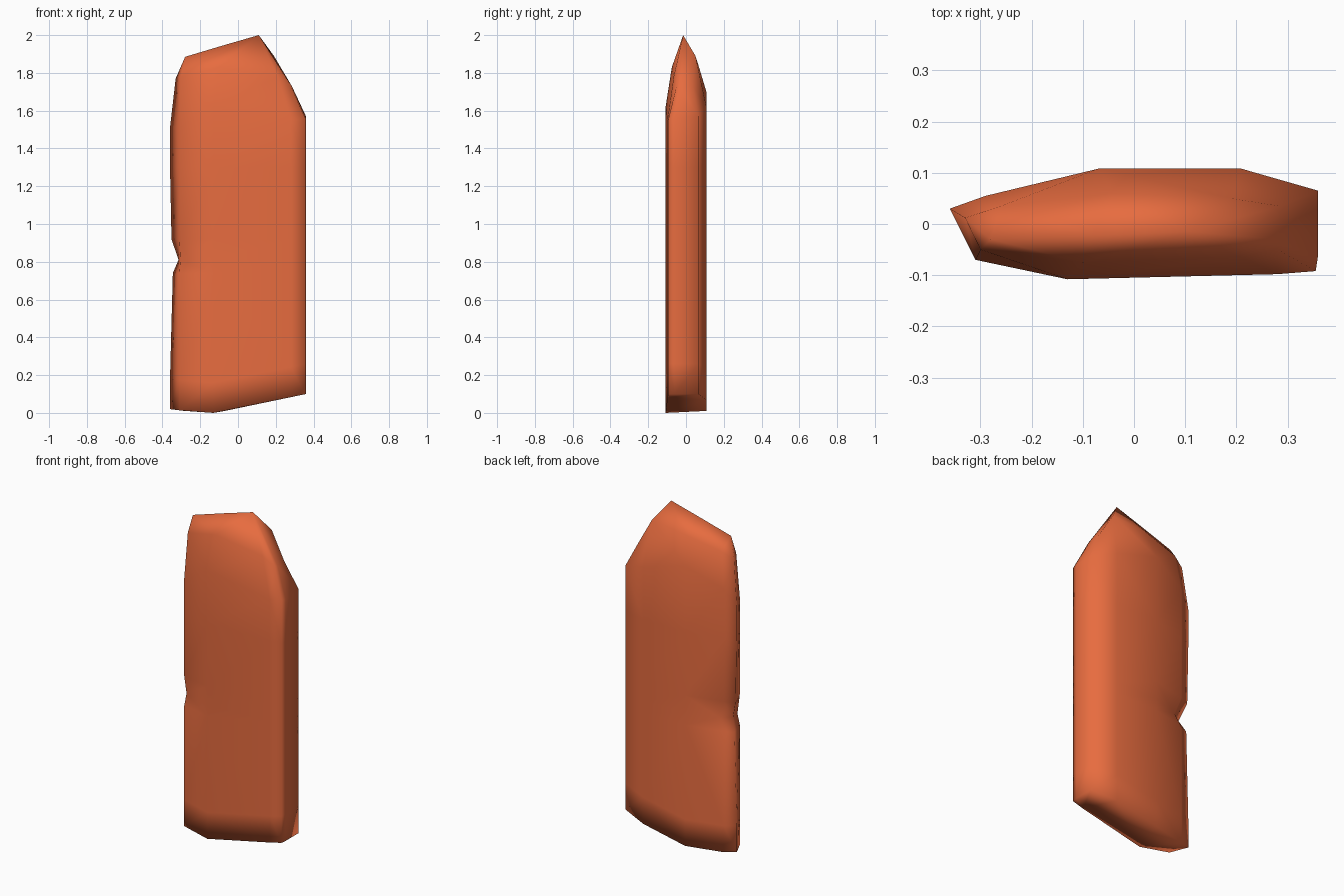
import bpy, bmesh

if "Cube" in bpy.data.objects:
    bpy.data.objects.remove(bpy.data.objects["Cube"])

# Plan outline of the slab, counter-clockwise seen from below, starting at the left edge
outline = [(-0.36, 0.03), (-0.29, 0.055), (-0.07, 0.108), (0.21, 0.108), (0.36, 0.065),
           (0.36, -0.06), (0.355, -0.092), (0.28, -0.098), (-0.13, -0.108), (-0.31, -0.07)]


def base_z(x):
    """Slanted underside height."""
    if x < -0.12:
        return 0.02 * max(0, (-0.2 - x) / 0.16)
    return 0.1 * (x + 0.12) / 0.48


def ring(z, tilt=0.0, left=None):
    """Level or tilted copy of the outline, with optional replaced left-edge points."""
    pts = [[x, y, z + tilt * base_z(x)] for x, y in outline]
    for i, (x, y) in (left or {}).items():
        pts[i][:2] = x, y
    return pts


# Body rings, with a chipped notch on the left edge
rings = [ring(0.0, 1), ring(0.16, 1),
         ring(0.74, 0, {0: (-0.345, 0.03)}),
         ring(0.81, 0, {0: (-0.315, 0.0), 1: (-0.25, 0.045), 9: (-0.305, -0.055)}),
         ring(0.92, 0, {0: (-0.352, 0.03)}),
         ring(1.3)]

# Shoulder, where the taper starts
shoulder_z = [1.51, 1.6, 1.7, 1.62, 1.57, 1.56, 1.56, 1.55, 1.62, 1.51]
rings.append([(x, y, z) for (x, y), z in zip(outline, shoulder_z)])

# Tapering tip, closing into a slanted ridge
rings.append([(-0.33, 0.012, 1.77), (-0.26, 0.035, 1.81), (-0.04, 0.06, 1.86), (0.19, 0.05, 1.89),
              (0.285, 0.035, 1.73), (0.285, -0.03, 1.73), (0.28, -0.05, 1.73),
              (0.21, -0.065, 1.78), (-0.1, -0.075, 1.83), (-0.30, -0.05, 1.78)])
L, M, R = (-0.28, -0.03, 1.885), (-0.08, -0.022, 1.945), (0.11, -0.015, 2.0)
rings.append([L, L, M, R, R, R, R, R, M, L])

# Loft the rings into one closed slab
bm = bmesh.new()
grid = [[bm.verts.new(p) for p in r] for r in rings]
n = len(outline)
for a, b in zip(grid, grid[1:]):
    for i in range(n):
        j = (i + 1) % n
        bm.faces.new((a[i], a[j], b[j], b[i]))
bottom = bm.faces.new(grid[0])
bmesh.ops.inset_region(bm, faces=[bottom], thickness=0.025)
bmesh.ops.remove_doubles(bm, verts=bm.verts, dist=0.0005)
bmesh.ops.triangulate(bm, faces=[f for f in bm.faces if len(f.verts) > 3])
bmesh.ops.recalc_face_normals(bm, faces=bm.faces)
mesh = bpy.data.meshes.new("stone_slab")
bm.to_mesh(mesh)
bm.free()
slab = bpy.data.objects.new("stone_slab", mesh)
bpy.context.collection.objects.link(slab)

# Smooth shading and terracotta colour
for p in mesh.polygons:
    p.use_smooth = True
mat = bpy.data.materials.new("terracotta")
mat.diffuse_color = (0.8, 0.15, 0.05, 1)
mat.use_nodes = True
mat.node_tree.nodes["Principled BSDF"].inputs["Base Color"].default_value = mat.diffuse_color
mesh.materials.append(mat)
